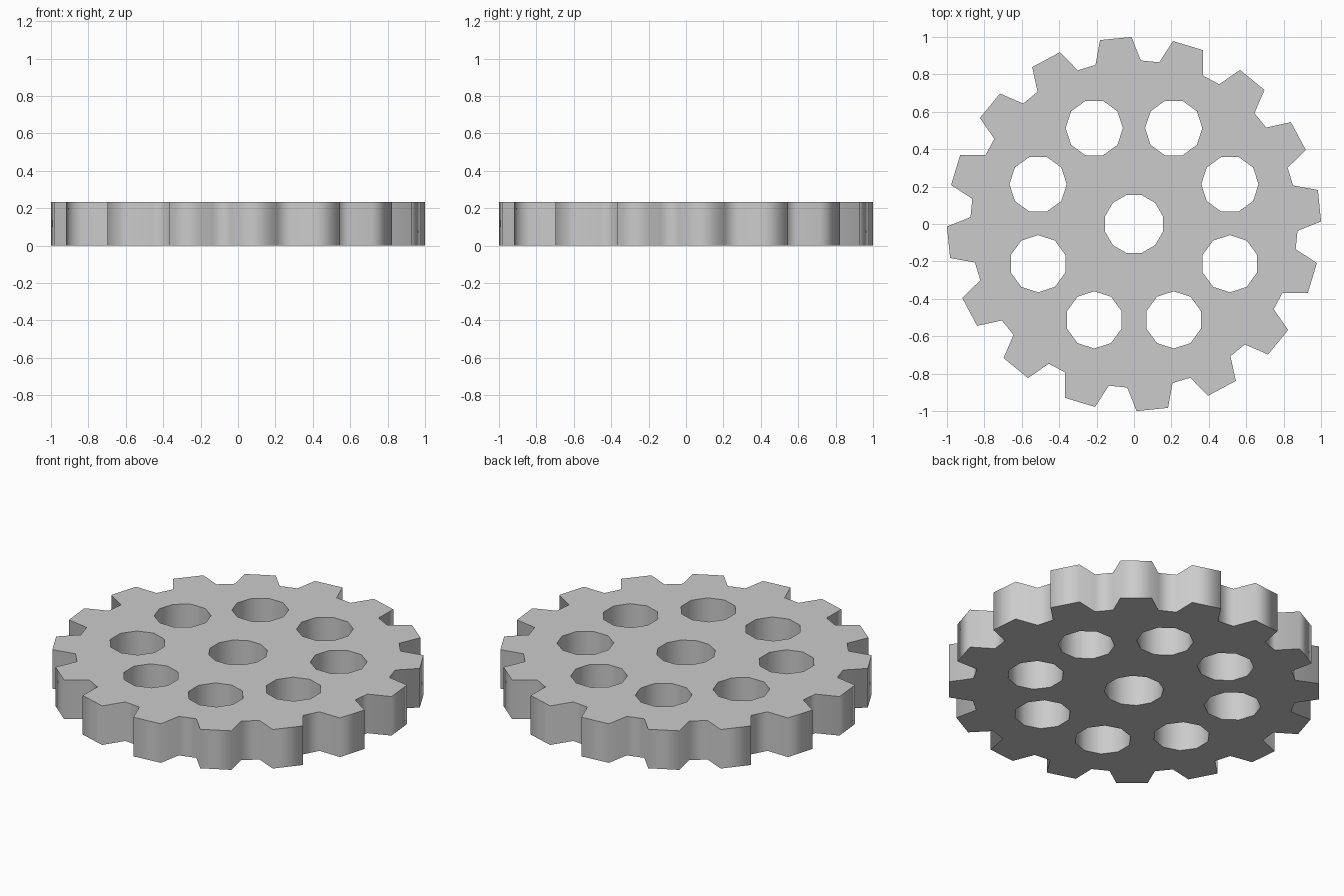
import bpy, bmesh
from math import sin, cos, radians, pi

if "Cube" in bpy.data.objects:
    bpy.data.objects.remove(bpy.data.objects["Cube"])

TEETH, THICK = 16, 0.232
bm = bmesh.new()


def loop(points):
    vs = [bm.verts.new((x, y, 0)) for x, y in points]
    for a, b in zip(vs, vs[1:] + vs[:1]):
        bm.edges.new((a, b))


def polar(r, deg):
    return r * cos(radians(deg)), r * sin(radians(deg))


def hole(cx, cy, r, sides, phase=0):
    loop([(cx + r * cos(2 * pi * i / sides + phase),
           cy + r * sin(2 * pi * i / sides + phase)) for i in range(sides)])


# toothed outline: root, tip, tip, root for every tooth
pitch = 360 / TEETH
loop([polar(r, pitch * (i + 0.25) + a) for i in range(TEETH)
      for r, a in ((0.875, -8.0), (1.0, -4.85), (1.0, 4.85), (0.875, 8.0))])

# axle hole and ring of eight lightening holes
hole(0, 0, 0.16, 12, radians(15))
for k in range(8):
    x, y = polar(0.555, 22.5 + 45 * k)
    hole(x, y, 0.153, 10, 0 if y > 0 else pi / 10)

# fill the outline around the holes, then extrude to thickness
bmesh.ops.triangle_fill(bm, edges=bm.edges[:], use_beauty=True, use_dissolve=False)
ext = bmesh.ops.extrude_face_region(bm, geom=bm.faces[:], use_keep_orig=True)
top = [g for g in ext["geom"] if isinstance(g, bmesh.types.BMVert)]
bmesh.ops.translate(bm, verts=top, vec=(0, 0, THICK))
bmesh.ops.recalc_face_normals(bm, faces=bm.faces[:])

mesh = bpy.data.meshes.new("gear_wheel")
bm.to_mesh(mesh)
bm.free()
gear = bpy.data.objects.new("gear_wheel", mesh)
bpy.context.collection.objects.link(gear)

# soft side walls, crisp rims
bpy.context.view_layer.objects.active = gear
gear.select_set(True)
bpy.ops.object.shade_smooth_by_angle(angle=radians(82))
